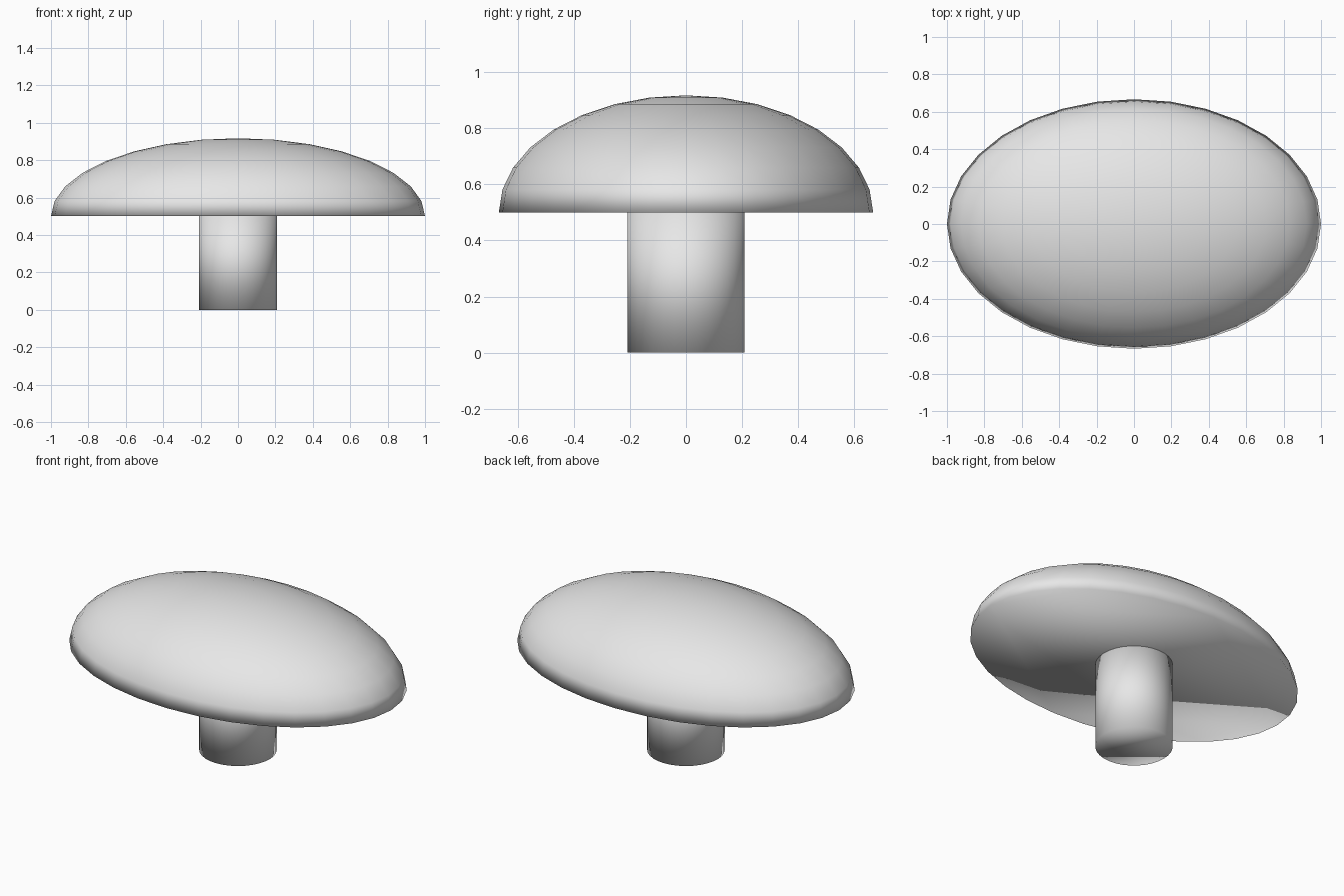
import bpy
import bmesh

cube = bpy.data.objects.get("Cube")
if cube:
    bpy.data.objects.remove(cube, do_unlink=True)

SIDES = 32
RIM_Z = 0.5

# Single light grey material
grey = bpy.data.materials.new("light_grey")
grey.use_nodes = True
grey.diffuse_color = (0.8, 0.8, 0.8, 1)
grey.node_tree.nodes["Principled BSDF"].inputs["Base Color"].default_value = (0.8, 0.8, 0.8, 1)


def finish(obj, name):
    obj.name = obj.data.name = name
    obj.data.materials.clear()
    obj.data.materials.append(grey)
    obj.data.shade_smooth()


# Cap: upper half of a stretched sphere, closed with a flat underside
bpy.ops.mesh.primitive_uv_sphere_add(segments=SIDES, ring_count=16, radius=1)
cap = bpy.context.object
bm = bmesh.new()
bm.from_mesh(cap.data)
bmesh.ops.delete(bm, geom=[v for v in bm.verts if v.co.z < -0.01], context="VERTS")
bmesh.ops.holes_fill(bm, edges=[e for e in bm.edges if e.is_boundary], sides=0)
bmesh.ops.scale(bm, vec=(1, 0.667, 0.417), verts=bm.verts)
bmesh.ops.translate(bm, vec=(0, 0, RIM_Z), verts=bm.verts)
bmesh.ops.recalc_face_normals(bm, faces=bm.faces)
bm.to_mesh(cap.data)
bm.free()
finish(cap, "cap")

# Stem: round column from the ground to the underside of the cap
bpy.ops.mesh.primitive_cylinder_add(vertices=SIDES, radius=0.208, depth=RIM_Z,
                                    location=(0, 0, RIM_Z / 2))
finish(bpy.context.object, "stem")
